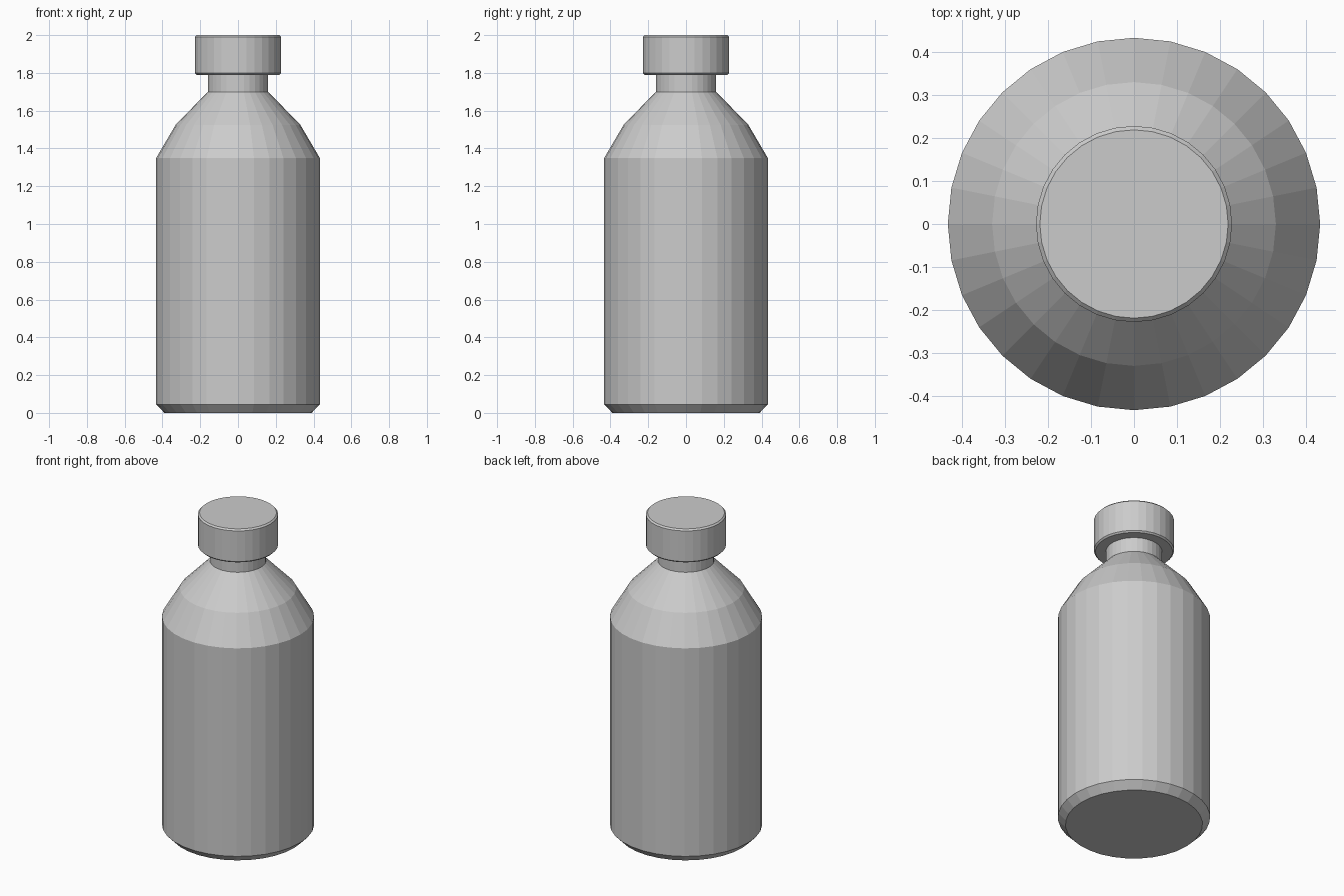
import bpy, bmesh
from math import cos, sin, tau

if "Cube" in bpy.data.objects:
    bpy.data.objects.remove(bpy.data.objects["Cube"])

SIDES = 32


def turned(name, profile):
    """Closed, flat-shaded solid of revolution from (radius, height) points."""
    bm = bmesh.new()
    rings = [[bm.verts.new((r * cos(tau * i / SIDES), r * sin(tau * i / SIDES), z))
              for i in range(SIDES)] for r, z in profile]
    for low, high in zip(rings, rings[1:]):
        for i in range(SIDES):
            j = (i + 1) % SIDES
            bm.faces.new((low[i], low[j], high[j], high[i]))
    bm.faces.new(rings[0][::-1])
    bm.faces.new(rings[-1])
    mesh = bpy.data.meshes.new(name)
    bm.to_mesh(mesh)
    bm.free()
    obj = bpy.data.objects.new(name, mesh)
    bpy.context.collection.objects.link(obj)
    return obj


# Bottle body: chamfered base, straight wall, two-step shoulder
turned("bottle_body", [(0.39, 0), (0.433, 0.045), (0.433, 1.35),
                       (0.33, 1.525), (0.16, 1.70)])

# Neck, running up to the cap
turned("neck", [(0.16, 1.70), (0.16, 1.80)])

# Cap with small chamfers on both rims
turned("cap", [(0.219, 1.79), (0.228, 1.799), (0.228, 1.991), (0.219, 2.0)])
